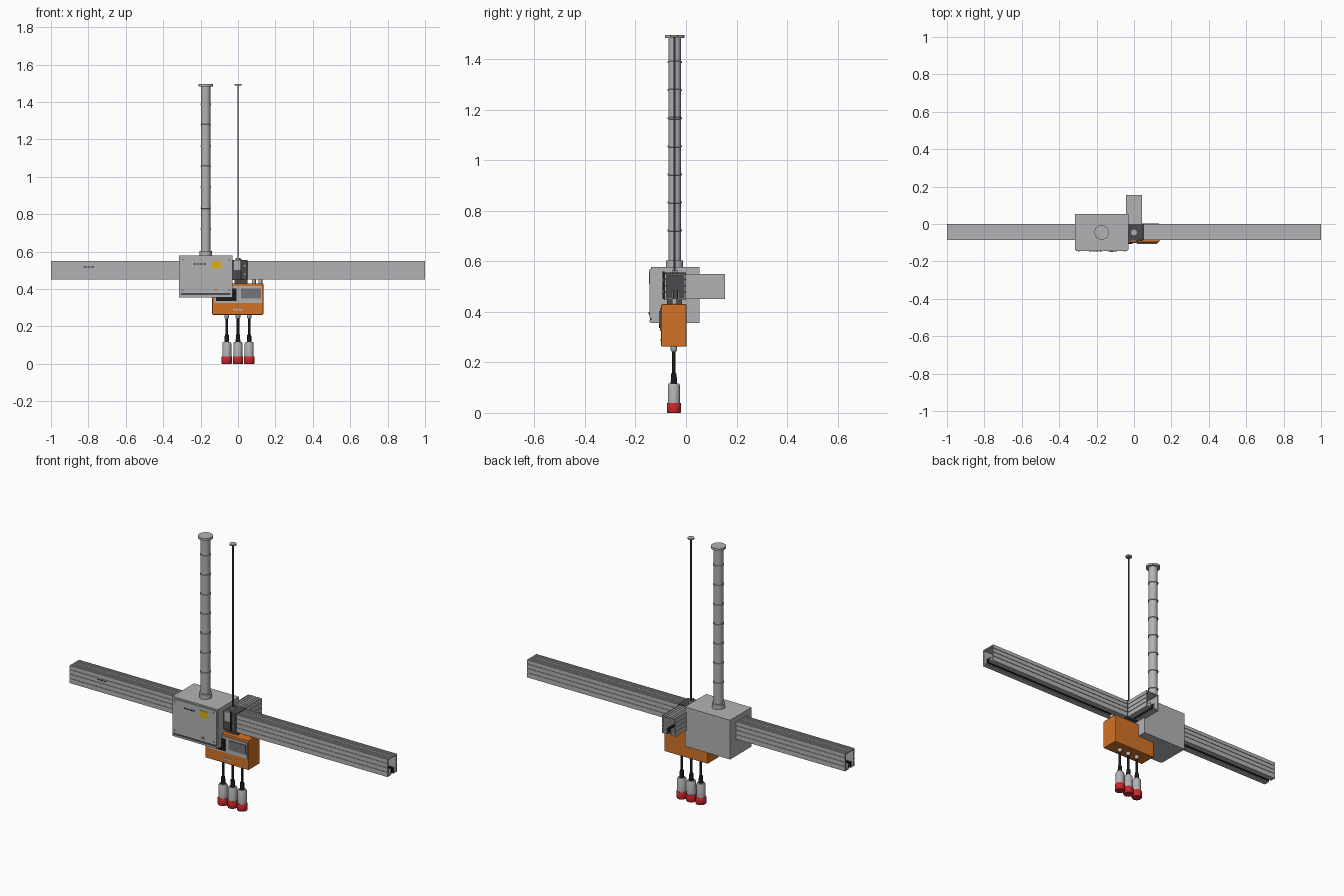
import bpy, bmesh, math
from mathutils import Matrix, Vector

cube = bpy.data.objects.get("Cube")
if cube:
    bpy.data.objects.remove(cube, do_unlink=True)


def material(name, r, g, b):
    m = bpy.data.materials.new(name)
    m.use_nodes = True
    m.diffuse_color = (r, g, b, 1)
    m.node_tree.nodes["Principled BSDF"].inputs["Base Color"].default_value = (r, g, b, 1)
    return m


GREY = material("light grey", 0.45, 0.45, 0.46)
SLATE = material("slate grey", 0.18, 0.18, 0.19)
DARK = material("dark grey", 0.07, 0.07, 0.075)
BLACK = material("black", 0.01, 0.01, 0.012)
ORANGE = material("orange", 0.65, 0.17, 0.02)
RED = material("red", 0.6, 0.02, 0.025)
YELLOW = material("yellow", 0.7, 0.45, 0.01)

AXIS = -0.045   # depth of the rail centre line


def finish(name, bm, mat, smooth=False):
    bmesh.ops.recalc_face_normals(bm, faces=bm.faces)
    mesh = bpy.data.meshes.new(name)
    bm.to_mesh(mesh)
    bm.free()
    mesh.materials.append(mat)
    ob = bpy.data.objects.new(name, mesh)
    bpy.context.collection.objects.link(ob)
    if smooth:
        bpy.ops.object.select_all(action='DESELECT')
        ob.select_set(True)
        bpy.context.view_layer.objects.active = ob
        bpy.ops.object.shade_smooth_by_angle(angle=math.radians(35))
    return ob


def box(name, x, y, z, mat, bevel=0):
    """Block given by its (low, high) span on each axis."""
    bm = bmesh.new()
    bmesh.ops.create_cube(bm, size=1)
    for v in bm.verts:
        v.co = Vector([s[0] + (c + 0.5) * (s[1] - s[0]) for s, c in zip((x, y, z), v.co)])
    if bevel:
        bmesh.ops.bevel(bm, geom=bm.edges[:], offset=bevel, segments=2, affect='EDGES', profile=0.5)
    return finish(name, bm, mat)


def lathe(name, x, y, profile, mat, sides=32):
    """Turned part from (radius, height) points, closed at both ends."""
    bm = bmesh.new()
    rings = []
    for r, z in profile:
        angles = [2 * math.pi * i / sides for i in range(sides)]
        rings.append([bm.verts.new((x + r * math.cos(a), y + r * math.sin(a), z)) for a in angles])
    for low, high in zip(rings, rings[1:]):
        for i in range(sides):
            j = (i + 1) % sides
            bm.faces.new((low[i], low[j], high[j], high[i]))
    bm.faces.new(rings[0][::-1])
    bm.faces.new(rings[-1])
    return finish(name, bm, mat, True)


def duct(name, start, end, mat, turn=None):
    """Hollow grooved rail with a lipped slot underneath."""
    half, tall, wall, cut = 0.0425, 0.1, 0.007, 0.003
    pts = []
    for g in (0.006, 0.02, 0.034):                       # top grooves
        pts += [(g, tall), (g, tall - cut), (g + 0.004, tall - cut), (g + 0.004, tall)]
    pts.append((half, tall))
    for g in (0.08, 0.055, 0.03):                        # side grooves
        pts += [(half, g), (half - cut, g), (half - cut, g - 0.004), (half, g - 0.004)]
    inner = half - wall
    pts += [(half, 0), (0.01, 0), (0.01, 0.035), (0.014, 0.035), (0.014, wall),
            (inner, wall), (inner, tall - wall)]
    loop = pts + [(-u, v) for u, v in reversed(pts)]
    bm = bmesh.new()
    face = bm.faces.new([bm.verts.new((start, u, v)) for u, v in loop])
    moved = bmesh.ops.extrude_face_region(bm, geom=[face], use_keep_orig=True)
    verts = [g for g in moved["geom"] if isinstance(g, bmesh.types.BMVert)]
    bmesh.ops.translate(bm, verts=verts, vec=(end - start, 0, 0))
    shift = Matrix.Translation((0, 0, 0.45)) if turn else Matrix.Translation((0, AXIS + 0.0025, 0.45))
    if turn:
        shift = shift @ Matrix.Rotation(turn, 4, 'Z')
    bm.transform(shift)
    return finish(name, bm, mat)


# Rails, side branch and black conductors along the slots
duct("left_rail", 0.05, 1, GREY)
duct("right_rail", -1, -0.03, GREY)
duct("branch_rail", 0, 0.155, GREY, math.pi / 2)
for side, (a, b) in (("left", (0.05, 1)), ("right", (-1, -0.03))):
    for tag, s in (("front", -1), ("back", 1)):
        c = AXIS + 0.0025 + s * 0.0085
        box(f"{side}_{tag}_conductor", (a, b), (c - 0.0015, c + 0.0015), (0.455, 0.484), BLACK)
for s in (-1, 1):
    c = s * 0.0085
    box("branch_conductor", (c - 0.0015, c + 0.0015), (0, 0.154), (0.455, 0.484), BLACK)
for i in range(3):
    box("rail_mark", (-0.825 + i * 0.02, -0.81 + i * 0.02), (-0.086, -0.084), (0.516, 0.521), BLACK)

# Junction between the rails
box("junction_block", (-0.03, 0.05), (-0.087, 0), (0.448, 0.555), DARK, 0.002)
box("junction_bracket", (-0.022, 0.014), (-0.092, -0.086), (0.502, 0.555), GREY)
box("junction_edge", (0.014, 0.02), (-0.093, -0.086), (0.45, 0.56), BLACK)
for z in (0.48, 0.525):
    box("junction_bolt", (0.032, 0.04), (-0.091, -0.086), (z - 0.004, z + 0.004), GREY)

# Feed cabinet with its door
box("cabinet", (-0.315, -0.03), (-0.138, 0.054), (0.355, 0.578), GREY)
box("cabinet_door", (-0.31, -0.035), (-0.145, -0.138), (0.378, 0.57), GREY)
box("door_gap", (-0.305, -0.04), (-0.143, -0.138), (0.367, 0.378), DARK)
box("door_lip", (-0.31, -0.035), (-0.145, -0.138), (0.357, 0.367), GREY)
box("warning_plate", (-0.14, -0.09), (-0.147, -0.144), (0.51, 0.55), YELLOW)
lathe_dot = box("door_button", (-0.125, -0.112), (-0.149, -0.144), (0.391, 0.4), ORANGE)
for i in range(4):
    box("door_mark", (-0.238 + i * 0.018, -0.225 + i * 0.018), (-0.1465, -0.144), (0.531, 0.537), BLACK)
for x in (-0.295, -0.05):
    for z in (0.392, 0.556):
        box("door_screw", (x - 0.004, x + 0.004), (-0.147, -0.144), (z - 0.004, z + 0.004), SLATE)

# Vertical feed pipe with evenly spaced couplings
pipe = [(0.034, 0.578), (0.034, 0.604), (0.025, 0.604)]
for i in range(7):
    z = 0.722 + i * 0.111
    pipe += [(0.025, z - 0.004), (0.0285, z - 0.003), (0.0285, z + 0.003), (0.025, z + 0.004)]
pipe += [(0.025, 1.483), (0.039, 1.483), (0.039, 1.495)]
lathe("feed_pipe", -0.173, AXIS, pipe, GREY)

# Hanger rod
lathe("hanger_rod", 0, AXIS, [(0.004, 0.55), (0.004, 1.49)], DARK, 12)
lathe("hanger_plate", 0, AXIS, [(0.018, 1.488), (0.018, 1.495)], GREY)
lathe("hanger_nut", 0, AXIS, [(0.013, 0.553), (0.013, 0.566)], GREY, 6)

# Tap-off unit with its panel, window and rail clips
box("tap_off_box", (-0.138, 0.135), (-0.098, 0.002), (0.262, 0.43), ORANGE, 0.004)
box("tap_off_panel", (-0.125, 0.128), (-0.102, -0.097), (0.325, 0.416), GREY)
box("tap_off_window", (0.015, 0.122), (-0.107, -0.1), (0.35, 0.403), SLATE)
box("tap_off_flap", (-0.118, -0.008), (-0.106, -0.1), (0.335, 0.403), BLACK)
box("tap_off_label", (-0.026, 0.026), (-0.1, -0.096), (0.284, 0.293), GREY)
for x in (0.085, 0.12):
    lathe("rail_clip", x, AXIS, [(0.01, 0.425), (0.01, 0.452)], GREY, 16)
box("tap_off_neck", (-0.02, 0.05), (-0.075, -0.015), (0.425, 0.452), DARK)

# Three hanging cables with capped couplers
for x, side in ((-0.06, "right"), (0, "middle"), (0.06, "left")):
    y = -0.048
    lathe(f"{side}_gland", x, y, [(0.009, 0.243), (0.013, 0.249), (0.013, 0.264)], GREY, 16)
    lathe(f"{side}_cable", x, y, [(0.013, 0.113), (0.0105, 0.155), (0.007, 0.157), (0.007, 0.245)], BLACK, 16)
    lathe(f"{side}_coupler", x, y, [(0.024, 0.038), (0.024, 0.108), (0.02, 0.116)], GREY, 24)
    lathe(f"{side}_cap", x, y, [(0.026, 0), (0.028, 0.003), (0.028, 0.037), (0.026, 0.04)], RED, 24)
